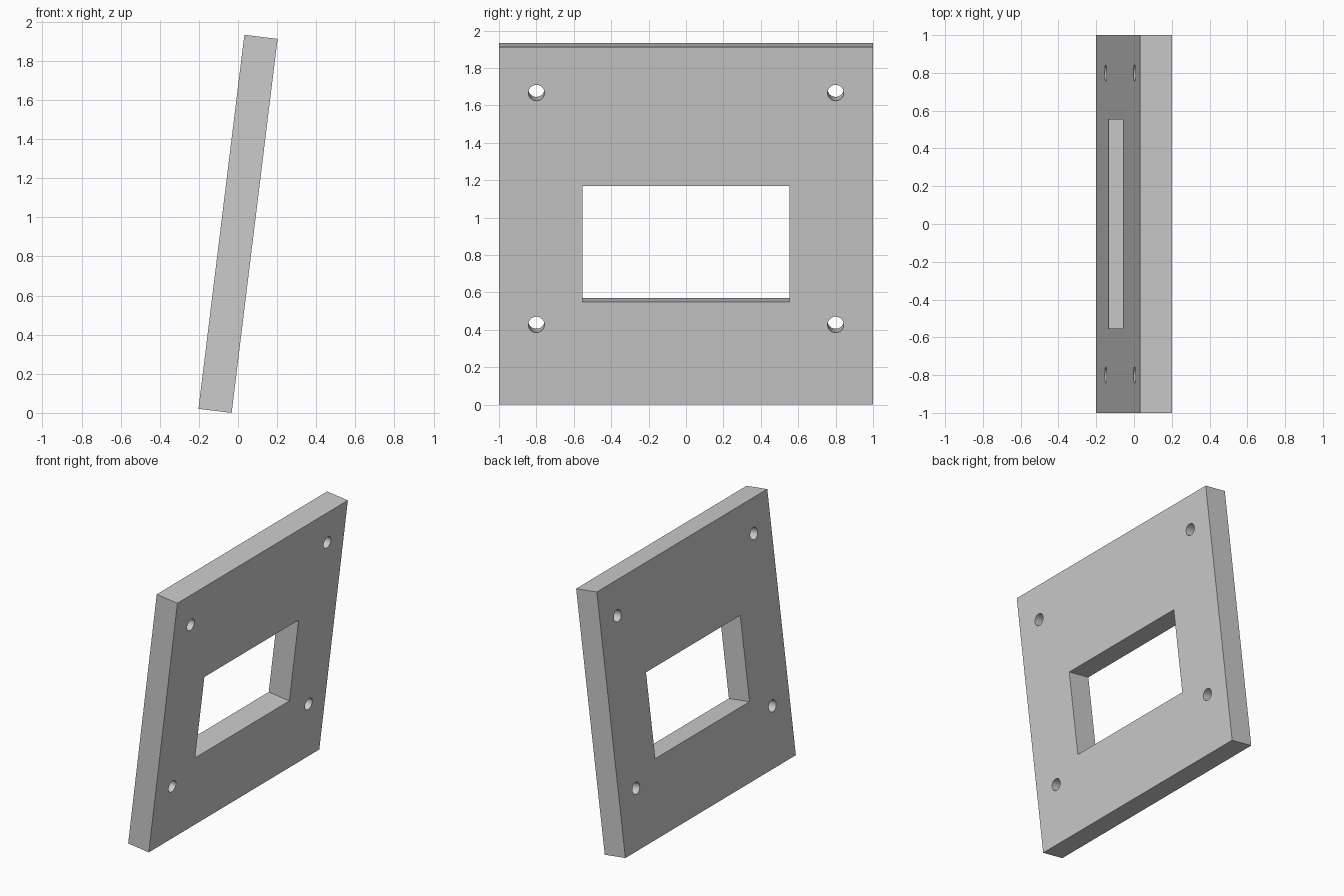
import bpy
import math
from mathutils import Matrix

if "Cube" in bpy.data.objects:
    bpy.data.objects.remove(bpy.data.objects["Cube"], do_unlink=True)

THICK, WIDTH, HEIGHT = 0.171, 2.0, 1.927
TILT = math.radians(7)

grey = bpy.data.materials.new("plain grey")
grey.use_nodes = True
grey.diffuse_color = (0.6, 0.6, 0.6, 1)
grey.node_tree.nodes["Principled BSDF"].inputs["Base Color"].default_value = (0.6, 0.6, 0.6, 1)


def box(name, size, z):
    bpy.ops.mesh.primitive_cube_add(size=1, location=(0, 0, z))
    ob = bpy.context.object
    ob.name = name
    ob.scale = size
    bpy.ops.object.transform_apply(location=True, rotation=True, scale=True)
    ob.data.materials.append(grey)
    return ob


# Upright slab, standing on its lower edge
plate = box("mounting_plate", (THICK, WIDTH, HEIGHT), HEIGHT / 2)

# Cutters: rectangular window and four round bolt holes
cutters = [box("window_cutter", (0.5, 1.106, 0.625), 0.866)]
for y in (-0.8, 0.8):
    for z in (0.431, 1.68):
        bpy.ops.mesh.primitive_cylinder_add(
            vertices=48, radius=0.043, depth=0.5,
            location=(0, y, z), rotation=(0, math.pi / 2, 0))
        hole = bpy.context.object
        hole.name = "bolt_hole_cutter"
        hole.data.materials.append(grey)
        cutters.append(hole)

bpy.ops.object.select_all(action='DESELECT')
plate.select_set(True)
bpy.context.view_layer.objects.active = plate
for cutter in cutters:
    cutter.hide_render = True
    mod = plate.modifiers.new("cut", 'BOOLEAN')
    mod.operation = 'DIFFERENCE'
    mod.solver = 'EXACT'
    mod.object = cutter
    bpy.ops.object.modifier_apply(modifier=mod.name)
for cutter in cutters:
    bpy.data.objects.remove(cutter, do_unlink=True)

# Lean the plate towards +x, then centre it and rest it on the ground
plate.data.transform(Matrix.Rotation(TILT, 4, 'Y'))
xs = [v.co.x for v in plate.data.vertices]
zs = [v.co.z for v in plate.data.vertices]
plate.data.transform(Matrix.Translation((-(min(xs) + max(xs)) / 2, 0, -min(zs))))
bpy.ops.object.shade_smooth_by_angle(angle=math.radians(30))
